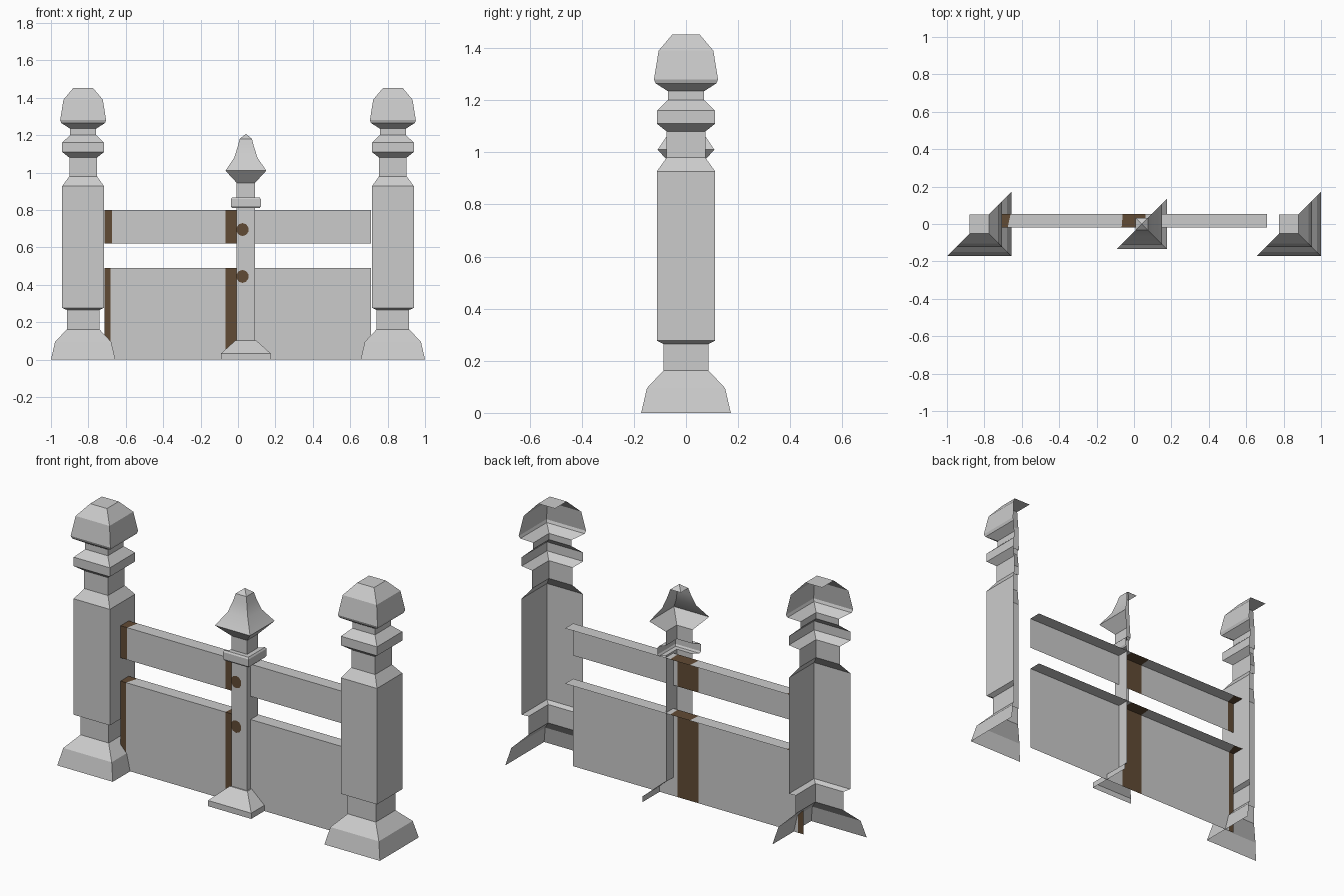
import bpy, bmesh, math

if "Cube" in bpy.data.objects:
    bpy.data.objects.remove(bpy.data.objects["Cube"])


def material(name, rgb):
    m = bpy.data.materials.new(name)
    m.diffuse_color = (*rgb, 1)
    m.use_nodes = True
    m.node_tree.nodes["Principled BSDF"].inputs["Base Color"].default_value = m.diffuse_color
    return m


GREY = material("pale grey", (0.6, 0.6, 0.6))
BROWN = material("dark brown", (0.12, 0.07, 0.035))


def finish(name, bm, smooth=False):
    me = bpy.data.meshes.new(name)
    bm.to_mesh(me)
    bm.free()
    me.materials.append(GREY)
    me.materials.append(BROWN)
    ob = bpy.data.objects.new(name, me)
    bpy.context.collection.objects.link(ob)
    if smooth:
        bpy.ops.object.select_all(action='DESELECT')
        ob.select_set(True)
        bpy.context.view_layer.objects.active = ob
        bpy.ops.object.shade_smooth_by_angle(angle=math.radians(30))
    return ob


def half_post(name, cx, profile, tip=None):
    """Square post with only its front and right walls, open behind, closed on top."""
    bm = bmesh.new()
    rings = [[bm.verts.new((cx + sx * r, sy * r, z))
              for sx, sy in ((-1, -1), (1, -1), (1, 1))] for r, z in profile]
    for lo, hi in zip(rings, rings[1:]):
        for i in (0, 1):
            bm.faces.new((lo[i], lo[i + 1], hi[i + 1], hi[i]))
    r, z = profile[-1]
    top = rings[-1] + [bm.verts.new((cx - r, r, z))]
    if tip is None:
        bm.faces.new(top)
    else:
        apex = bm.verts.new((cx, 0, tip))
        for i in range(4):
            bm.faces.new((top[i], top[(i + 1) % 4], apex))
    return finish(name, bm, True)


# Large end posts
END = [(.172, 0), (.15, .095), (.087, .162), (.087, .265), (.112, .277),
       (.112, .927), (.074, .98), (.074, 1.08), (.112, 1.11), (.112, 1.16),
       (.07, 1.2), (.07, 1.235), (.117, 1.265), (.123, 1.28), (.105, 1.39),
       (.052, 1.453)]
for side, cx in (("left", -.828), ("right", .828)):
    half_post(side + "_post", cx, END)

# Slim middle post with a pointed finial
MIDDLE = [(.134, 0), (.134, .032), (.055, .103), (.049, .103), (.049, .81),
          (.074, .81), (.08, .82), (.08, .858), (.074, .867), (.049, .867),
          (.049, .945), (.109, 1.01), (.062, 1.08), (.043, 1.14), (.033, 1.18)]
half_post("middle_post", .042, MIDDLE, 1.207)


# Planks: front and top walls, with brown burnt ends
def plank(name, z0, z1, end):
    bm = bmesh.new()
    front = (-.715, end, -.066, .064, .712)
    back = (-.715, -.66, -.06, .06, .712)
    rows = [[bm.verts.new((x, y, z)) for x in xs]
            for xs, y, z in ((front, -.018, z0), (front, -.018, z1), (back, .054, z1))]
    for a, b in zip(rows, rows[1:]):
        for i in range(4):
            f = bm.faces.new((a[i], a[i + 1], b[i + 1], b[i]))
            f.material_index = 1 if i in (0, 2) else 0
    finish(name, bm)


plank("upper_plank", .62, .80, -.675)
plank("lower_plank", 0, .49, -.683)

# Brown peg heads on the middle post
for name, z in (("upper_peg", .695), ("lower_peg", .445)):
    bm = bmesh.new()
    vs = [bm.verts.new((.024 + .033 * math.cos(a), -.051, z + .035 * math.sin(a)))
          for a in (math.tau * (i + .5) / 10 for i in range(10))]
    bm.faces.new(vs).material_index = 1
    finish(name, bm)
